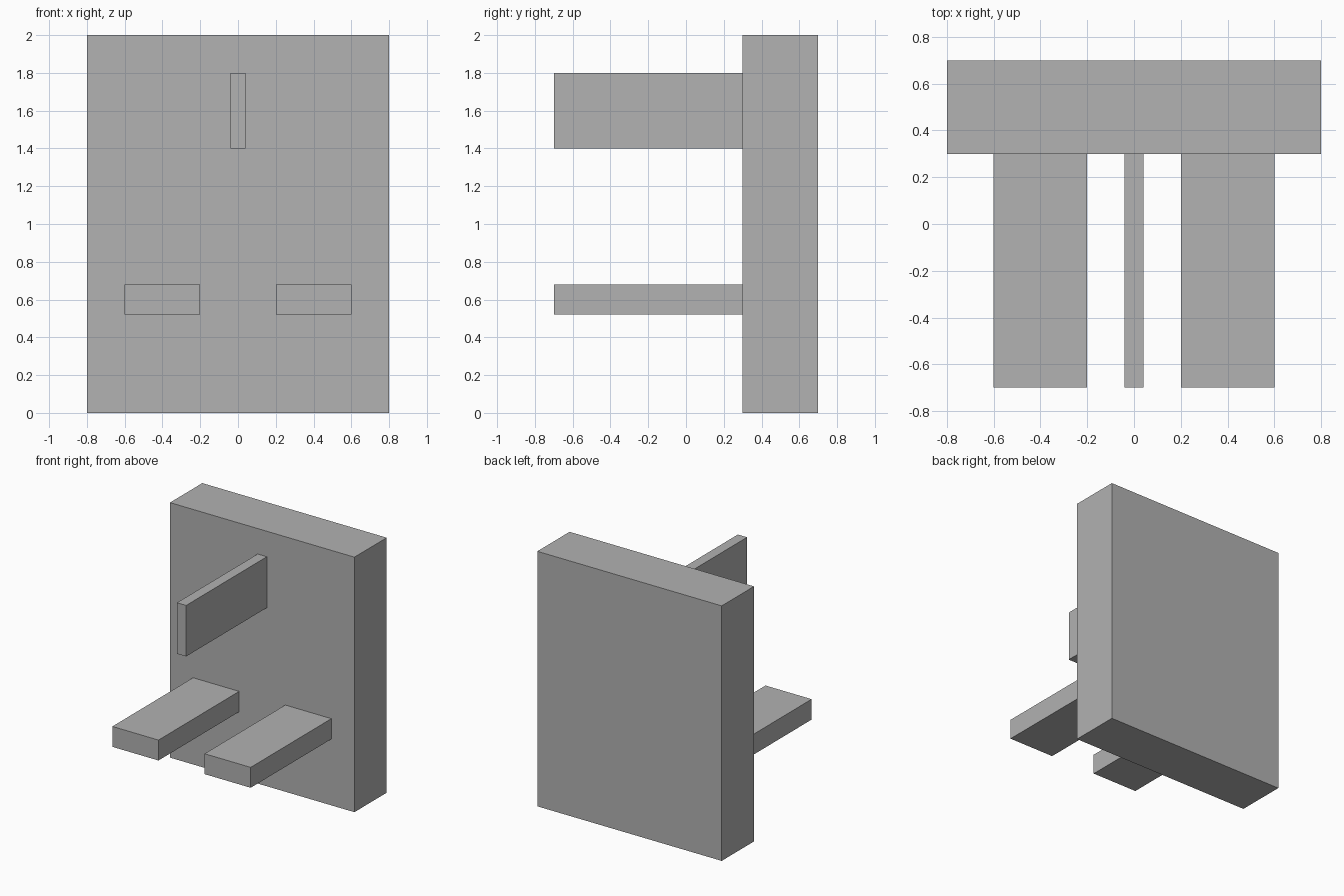
import bpy

cube = bpy.data.objects.get("Cube")
if cube:
    bpy.data.objects.remove(cube, do_unlink=True)

# Single flat grey
GREY = (0.445, 0.445, 0.445, 1.0)
grey = bpy.data.materials.new("plain_grey")
grey.use_nodes = True
grey.diffuse_color = GREY
grey.node_tree.nodes["Principled BSDF"].inputs["Base Color"].default_value = GREY


def box(name, center, size):
    bpy.ops.mesh.primitive_cube_add(size=1, location=center)
    obj = bpy.context.object
    obj.name = name
    obj.scale = size
    bpy.ops.object.transform_apply(location=False, rotation=False, scale=True)
    obj.data.materials.append(grey)
    return obj


# Upright slab at the back
box("back_plate", (0, 0.5, 1), (1.6, 0.4, 2))

# Upright blade near the top
box("upper_prong", (0, -0.2, 1.6), (0.08, 1, 0.4))

# Pair of flat blades lower down
for side, x in (("left", 0.4), ("right", -0.4)):
    box(side + "_lower_prong", (x, -0.2, 0.6), (0.4, 1, 0.16))
